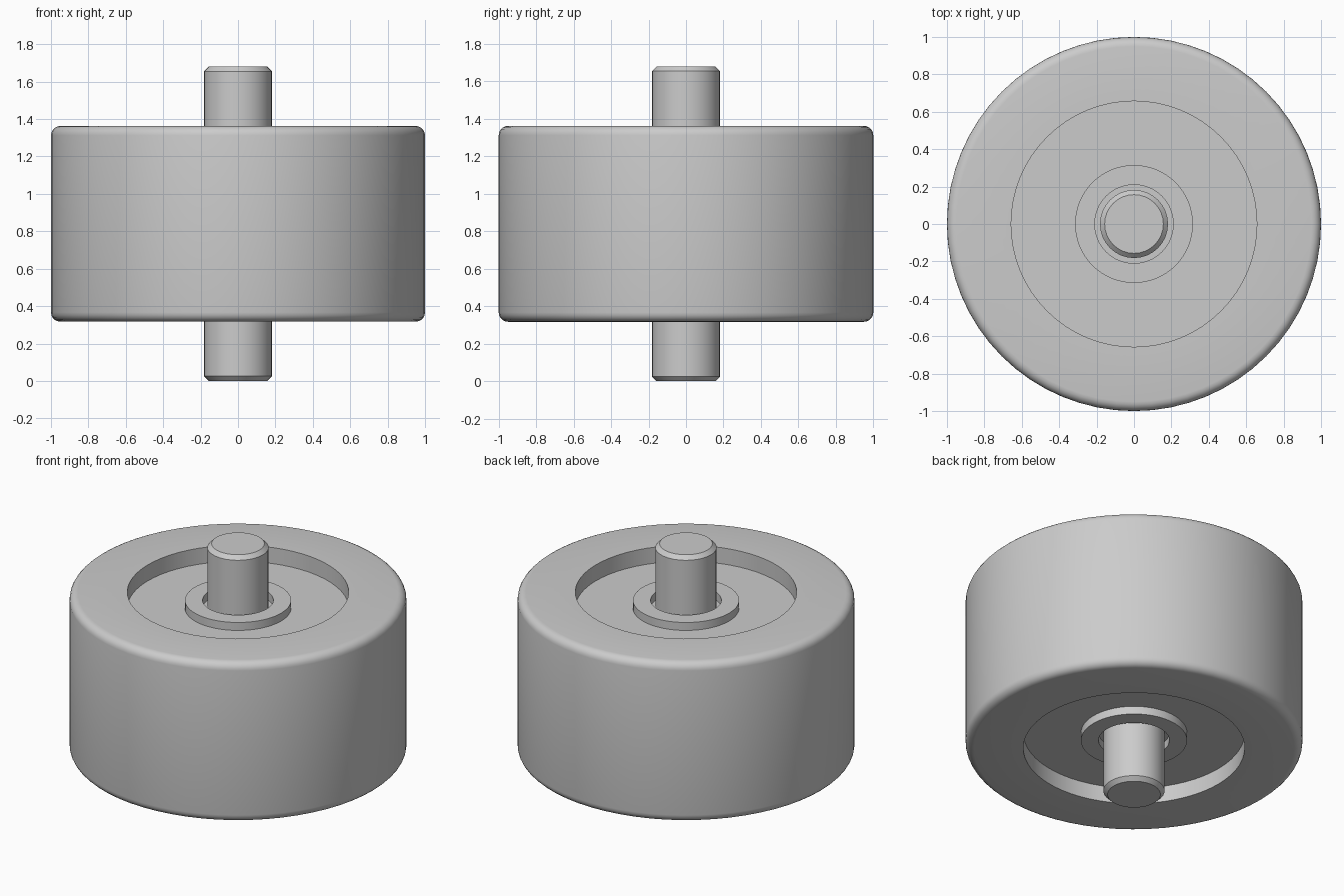
import bpy
import math

cube = bpy.data.objects.get("Cube")
if cube:
    bpy.data.objects.remove(cube, do_unlink=True)

MID = 0.84  # height of the mirror plane

grey = bpy.data.materials.new("light_grey")
grey.use_nodes = True
colour = (0.6, 0.6, 0.6, 1)
grey.diffuse_color = colour
grey.node_tree.nodes["Principled BSDF"].inputs["Base Color"].default_value = colour


def lathe(name, half, sides, closed=False):
    """Spin a profile of (radius, height above the middle), mirrored downward."""
    profile = half + [(r, -z) for r, z in reversed(half)]
    verts, rings = [], []
    for r, z in profile:
        start = len(verts)
        count = sides if r > 0 else 1
        for i in range(count):
            a = math.tau * i / sides
            verts.append((r * math.cos(a), r * math.sin(a), MID + z))
        rings.append([start + i % count for i in range(sides)])
    pairs = list(zip(rings, rings[1:]))
    if closed:
        pairs.append((rings[-1], rings[0]))
    faces = []
    for a, b in pairs:
        for i in range(sides):
            j = (i + 1) % sides
            quad = [a[i], b[i], b[j], a[j]]
            faces.append(list(dict.fromkeys(quad)))
    mesh = bpy.data.meshes.new(name)
    mesh.from_pydata(verts, [], faces)
    mesh.validate()
    mesh.materials.append(grey)
    obj = bpy.data.objects.new(name, mesh)
    bpy.context.collection.objects.link(obj)
    bpy.ops.object.select_all(action="DESELECT")
    obj.select_set(True)
    bpy.context.view_layer.objects.active = obj
    bpy.ops.object.shade_smooth_by_angle(angle=math.radians(30))
    return obj


TOP, FLOOR, BOSS, FILLET = 0.523, 0.418, 0.47, 0.05

# Wheel: recessed faces, raised hub ring around the bore, rounded outer rim
rim = [(1 - FILLET + FILLET * math.sin(a), TOP - FILLET + FILLET * math.cos(a))
       for a in (math.pi / 2 * k / 5 for k in range(6))]
lathe("wheel", [(0, FLOOR), (0.21, FLOOR), (0.21, BOSS), (0.315, BOSS),
                (0.315, FLOOR), (0.657, FLOOR), (0.657, TOP)] + rim, 64)

# Axle: chamfered pin running through the hub
lathe("axle", [(0, MID), (0.157, MID), (0.182, MID - 0.025)], 32)
